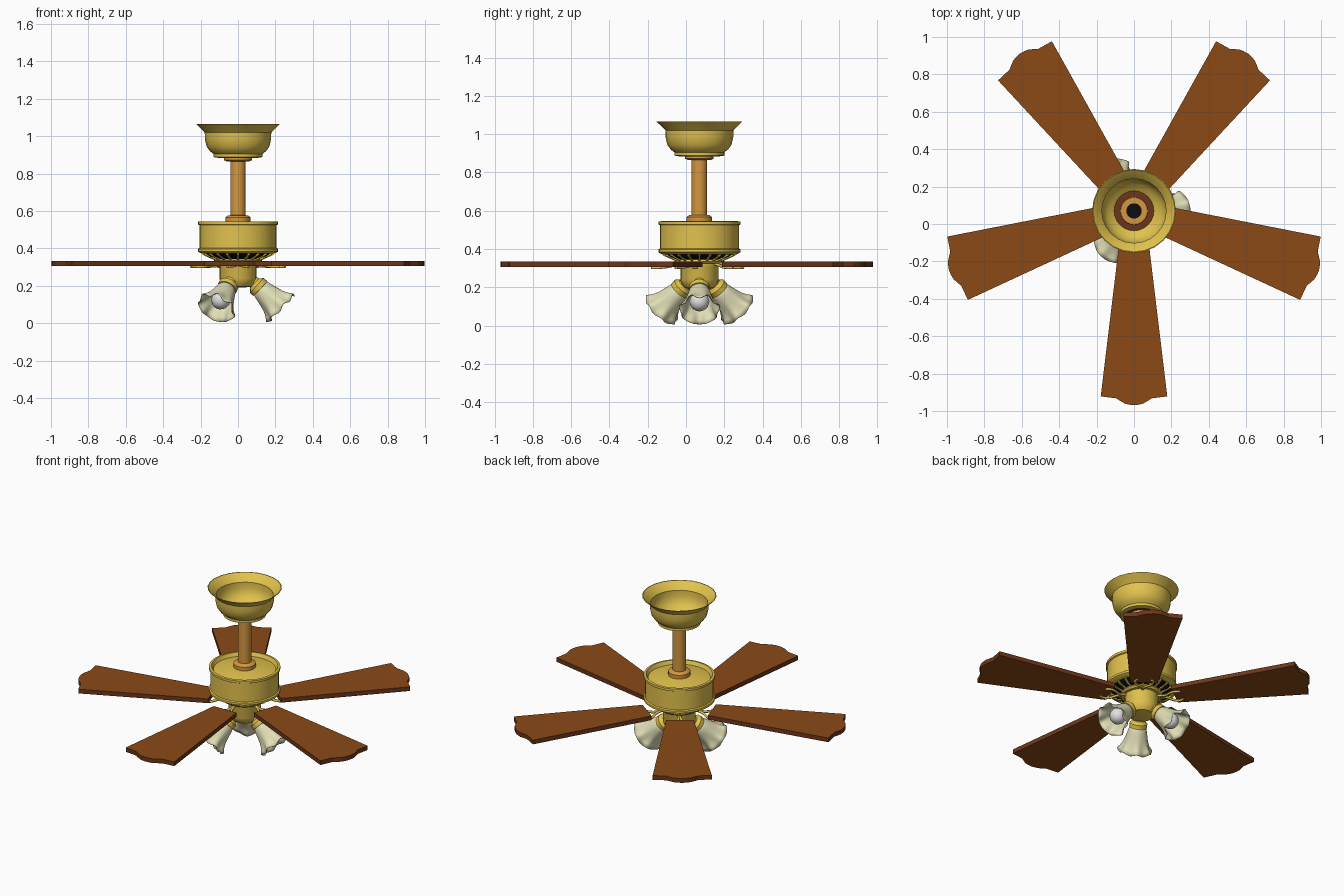
import bpy, bmesh, math
from mathutils import Matrix, Vector

if "Cube" in bpy.data.objects:
    bpy.data.objects.remove(bpy.data.objects["Cube"])

CY = 0.07                      # fan axis sits at y = 0.07
AXIS = Matrix.Translation((0, CY, 0))

def material(name, rgb):
    m = bpy.data.materials.new(name)
    m.diffuse_color = (*rgb, 1)
    m.use_nodes = True
    m.node_tree.nodes["Principled BSDF"].inputs["Base Color"].default_value = m.diffuse_color
    return m

GOLD = material("brass", (0.76, 0.54, 0.075))
BLADE = material("blade_wood", (0.26, 0.068, 0.008))
EDGE = material("blade_edge_wood", (0.15, 0.036, 0.010))
WOOD = material("rod_wood", (0.66, 0.31, 0.05))
GLASS = material("frosted_glass", (0.75, 0.73, 0.47))
BULB = material("bulb_white", (0.75, 0.75, 0.75))
BLACK = material("vent_black", (0.004, 0.004, 0.004))

def finish(name, bm, mats, matrix=AXIS, smooth=True):
    me = bpy.data.meshes.new(name)
    bmesh.ops.recalc_face_normals(bm, faces=bm.faces)
    bm.to_mesh(me)
    bm.free()
    ob = bpy.data.objects.new(name, me)
    bpy.context.collection.objects.link(ob)
    for m in mats:
        me.materials.append(m)
    ob.matrix_world = matrix
    if smooth:
        bpy.ops.object.select_all(action='DESELECT')
        ob.select_set(True)
        bpy.context.view_layer.objects.active = ob
        bpy.ops.object.shade_smooth_by_angle(angle=math.radians(35))
    return ob

def lathe(name, profile, mat, n=24, matrix=AXIS, ruffle=None, closed=False):
    """Revolve (radius, z) points; r = 0 makes a pole. ruffle(t, angle) -> (dr, dz)."""
    bm = bmesh.new()
    rings = []
    for i, (r, z) in enumerate(profile):
        if r == 0:
            rings.append([bm.verts.new((0, 0, z))] * n)
            continue
        ring = []
        for k in range(n):
            a = 2 * math.pi * k / n
            dr, dz = ruffle(i / (len(profile) - 1), a) if ruffle else (0, 0)
            ring.append(bm.verts.new(((r + dr) * math.cos(a), (r + dr) * math.sin(a), z + dz)))
        rings.append(ring)
    pairs = list(zip(rings, rings[1:]))
    if closed:
        pairs.append((rings[-1], rings[0]))
    for p, q in pairs:
        for k in range(n):
            j = (k + 1) % n
            bm.faces.new(list(dict.fromkeys((p[k], p[j], q[j], q[k]))))
    return finish(name, bm, [mat], matrix)

def tube(name, paths, radius, mat, matrix):
    cu = bpy.data.curves.new(name, 'CURVE')
    cu.dimensions = '3D'
    cu.bevel_depth, cu.bevel_resolution, cu.resolution_u = radius, 1, 4
    cu.use_fill_caps = True
    for pts in paths:
        sp = cu.splines.new('BEZIER')
        sp.bezier_points.add(len(pts) - 1)
        for b, p in zip(sp.bezier_points, pts):
            b.co = p
            b.handle_left_type = b.handle_right_type = 'AUTO'
    ob = bpy.data.objects.new(name, cu)
    bpy.context.collection.objects.link(ob)
    cu.materials.append(mat)
    ob.matrix_world = matrix

# ceiling canopy: open bowl with flared lip
lathe("ceiling_canopy", [(.224, 1.065), (.20, 1.043), (.178, 1.02), (.177, .985), (.168, .945),
      (.15, .92), (.13, .905), (.13, .888), (.105, .884), (.105, .895), (.125, .91), (.145, .925),
      (.163, .95), (.172, .985), (.172, 1.02), (.195, 1.046), (.219, 1.065)], GOLD, closed=True)
lathe("canopy_bottom_plate", [(.038, .896), (.108, .896), (.108, .888), (.038, .888)], EDGE, closed=True)

# down rod with collars
lathe("upper_collar", [(.04, .902), (.072, .902), (.075, .89), (.075, .872), (.06, .865), (.038, .865)], WOOD)
lathe("down_rod", [(.041, .53), (.041, .905)], WOOD)
lathe("rod_hole", [(0, .904), (.041, .904)], BLACK)
lathe("lower_collar", [(.038, .578), (.055, .576), (.067, .566), (.067, .53)], WOOD)

# motor housing: sunken top behind a raised rim
lathe("motor_housing", [(0, .545), (.1, .54), (.188, .522), (.2, .545), (.215, .543), (.215, .528),
      (.207, .524), (.207, .402), (.215, .397), (.215, .383), (.195, .372), (.18, .372), (0, .372)], GOLD, 32)

# vent: black cone crossed by brass ribs
lathe("vent_cone", [(.184, .374), (.165, .36), (.1, .335)], BLACK)
bm = bmesh.new()
for k in range(20):
    rot = Matrix.Rotation(2 * math.pi * k / 20, 4, 'Z')
    slope = Matrix.Rotation(math.radians(-24), 4, 'Y')
    bmesh.ops.create_cube(bm, size=1, matrix=rot @ Matrix.Translation((.142, 0, .351))
                          @ slope @ Matrix.Diagonal((.10, .011, .012, 1)))
finish("vent_ribs", bm, [GOLD], smooth=False)
lathe("vent_ring", [(.125, .345), (.13, .335), (.12, .325), (.09, .325)], GOLD)

# light hub
lathe("light_hub", [(.1, .345), (.104, .315), (.1, .305), (.1, .24), (.09, .215), (.075, .197),
      (.03, .19), (0, .19)], GOLD, 16)

# five blades with scalloped tips, and the forked brackets under them
half = [(.205, .083), (.992, .178), (.997, .135), (1.002, .095), (1.012, .08), (1.03, .05), (1.036, .025)]
outline = half + [(1.039, 0)] + [(r, -t) for r, t in reversed(half)]
for i in range(5):
    m = AXIS @ Matrix.Rotation(math.radians(-90 + 72 * i), 4, 'Z')
    bm = bmesh.new()
    bot = bm.faces.new([bm.verts.new((r, t, .306)) for r, t in outline])
    ext = bmesh.ops.extrude_face_region(bm, geom=[bot])
    bmesh.ops.translate(bm, vec=(0, 0, .028), verts=[v for v in ext['geom'] if isinstance(v, bmesh.types.BMVert)])
    bm.normal_update()
    for f in bm.faces:
        f.material_index = 0 if abs(f.normal.z) > .5 else 1
    finish(f"blade_{i + 1}", bm, [BLADE, EDGE], m, smooth=False)
    arms = [[(.09, 0, .325), (.15, s * .01, .31), (.19, s * .045, .304), (.225, s * .055, .302),
             (.25, s * .045, .302)] for s in (1, -1)]
    tube(f"blade_bracket_{i + 1}", arms, .008, GOLD, m)

# three lamps: socket, ruffled glass shade, bulb
def ruffle(t, a):
    w = t ** 3
    return .007 * w * math.cos(7 * a), -.008 * w * math.cos(7 * a)

for i in range(3):
    m = (AXIS @ Matrix.Rotation(math.radians(120 * i), 4, 'Z')
         @ Matrix.Translation((.107, 0, .197)) @ Matrix.Rotation(math.radians(133), 4, 'Y'))
    lathe(f"lamp_socket_{i + 1}", [(.03, -.06), (.034, -.025), (.046, -.014), (.054, -.008),
          (.054, .018), (.044, .02), (0, .02)], GOLD, 16, m)
    shade = lathe(f"lamp_shade_{i + 1}", [(.046, .012), (.054, .03), (.06, .055), (.066, .08),
                  (.073, .108), (.081, .13), (.091, .15), (.103, .17)], GLASS, 56, m, ruffle)
    sol = shade.modifiers.new("thickness", 'SOLIDIFY')
    sol.thickness = .004
    bulb = [(.02, .015), (.024, .05)] + [(.052 * math.sin(a), .105 - .052 * math.cos(a))
            for a in (math.radians(d) for d in (35, 60, 90, 115, 140, 160))] + [(0, .157)]
    lathe(f"bulb_{i + 1}", bulb, BULB, 16, m)
